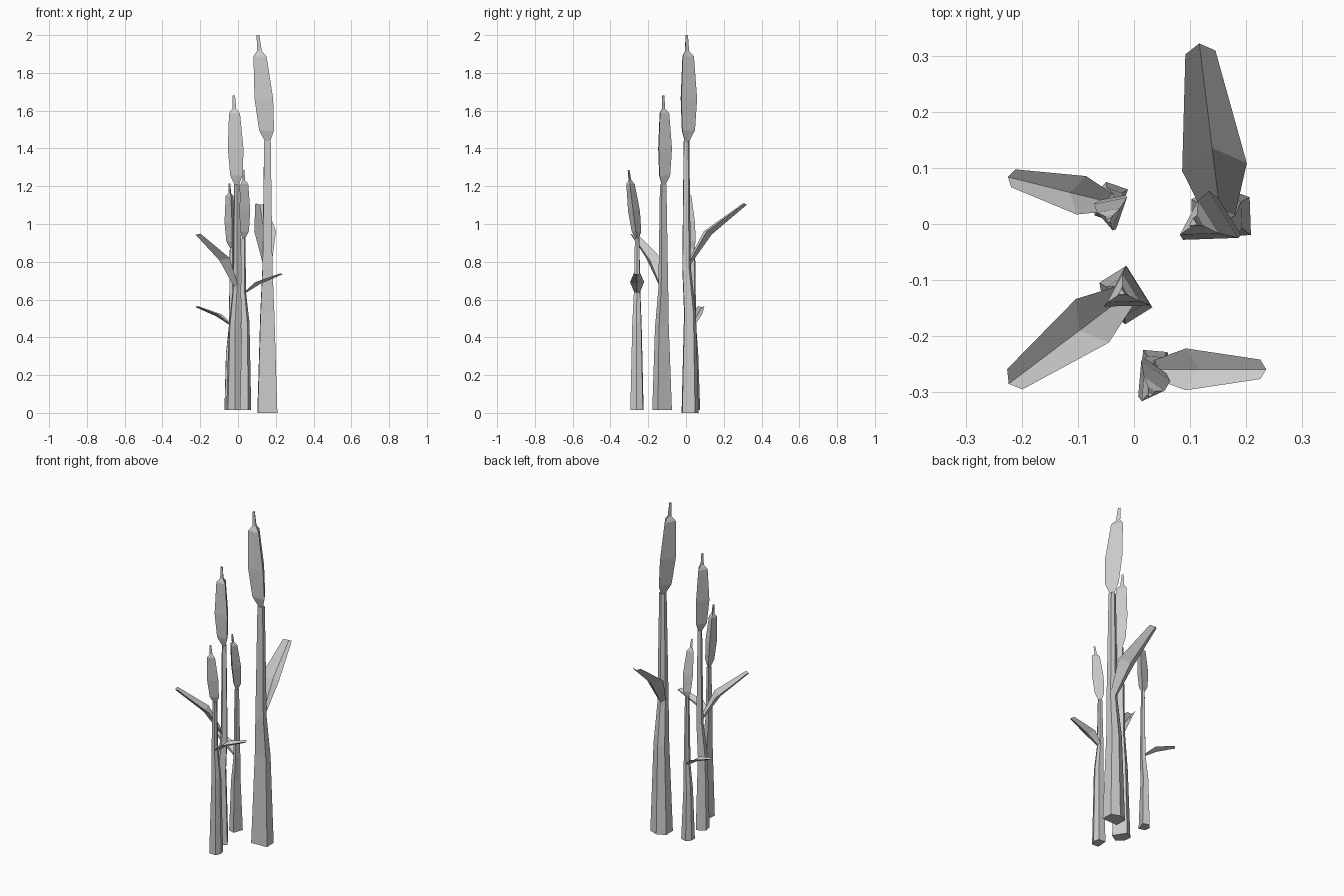
import bpy, bmesh
from math import radians, tau
from mathutils import Vector, Matrix

if "Cube" in bpy.data.objects:
    bpy.data.objects.remove(bpy.data.objects["Cube"], do_unlink=True)

grey = bpy.data.materials.new("plain_grey")
grey.use_nodes = True
grey.diffuse_color = (0.6, 0.6, 0.6, 1)
grey.node_tree.nodes["Principled BSDF"].inputs["Base Color"].default_value = grey.diffuse_color

UP = Vector((0, 0, 1))

# Cross-sections pointing along +x: a house-shaped stem and a three-sided head
STEM_SECTION = [Vector(p) for p in
                ((-0.8, -1, 0), (0.5, -1, 0), (0.9, 0, 0), (0.5, 1, 0), (-0.8, 1, 0))]
HEAD_SECTION = [Matrix.Rotation(tau * i / 3, 3, 'Z') @ Vector((1, 0, 0)) for i in range(3)]

# Seed head outline: share of its length, share of its radius
HEAD_OUTLINE = ((0, 0.3), (0.1, 0.8), (0.4, 1), (0.8, 0.7), (0.85, 0.25), (1, 0.15))


def skin(name, rows, solid):
    """Bridge equal rows of points; a solid wraps around and gets end caps."""
    bm = bmesh.new()
    loops = [[bm.verts.new(point) for point in row] for row in rows]
    for low, high in zip(loops, loops[1:]):
        count = len(low) if solid else len(low) - 1
        for i in range(count):
            j = (i + 1) % len(low)
            bm.faces.new((low[i], low[j], high[j], high[i]))
    if solid:
        bm.faces.new(loops[0])
        bm.faces.new(loops[-1])
        bmesh.ops.recalc_face_normals(bm, faces=bm.faces)
    mesh = bpy.data.meshes.new(name)
    bm.to_mesh(mesh)
    bm.free()
    mesh.materials.append(grey)
    bpy.context.collection.objects.link(bpy.data.objects.new(name, mesh))


def section(shape, turn, centre, radius):
    return [centre + turn @ point * radius for point in shape]


def blade_row(centre, forward, width):
    """Left edge, lowered keel and right edge of a folded blade."""
    side = UP.cross(forward) * width / 2
    keel = centre + (forward * 0.3 - UP * 0.15) * width
    return [centre + side, keel, centre - side]


def reed(name, height, x, y, heading, lean, leaf_level, leaf_rise):
    """One reed; every size follows from its height."""
    turn = Matrix.Rotation(radians(heading), 3, 'Z')
    forward = turn @ Vector((1, 0, 0))
    foot = Vector((x, y, 0))
    bowed = foot - forward * height * 0.009
    node = bowed + UP * height * leaf_level
    neck = bowed + UP * height * 0.72
    tip = Vector((neck.x, neck.y, height)) + Vector(lean).to_3d()

    # Tapering stem with a bend just below the leaf
    thickness = height * 0.026
    start = foot + UP * min(0.015, 2 - height)
    bend = foot + UP * height * (leaf_level - 0.12)
    stem = zip((start, bend, node, neck), (1, 0.7, 0.5, 0.33))
    skin(name + "_stem",
         [section(STEM_SECTION, turn, p, thickness * r) for p, r in stem], True)

    # Leaning seed head with a thin spike
    skin(name + "_seed_head",
         [section(HEAD_SECTION, turn, neck.lerp(tip, t), height * 0.0285 * r)
          for t, r in HEAD_OUTLINE], True)

    # Folded leaf: root, wide elbow, narrow end
    outward = Matrix.Rotation(radians(heading + 5), 3, 'Z') @ Vector((1, 0, 0))
    root = node + UP * height * 0.005
    elbow = root + (outward * 0.05 + UP * leaf_rise * 0.55) * height
    end = root + (outward * 0.153 + UP * leaf_rise) * height
    skin(name + "_leaf",
         [blade_row(p, outward, height * w)
          for p, w in ((root, 0.022), (elbow, 0.058), (end, 0.027))], False)


reed("tall_reed", height=2, x=0.155, y=0.02, heading=92, lean=(-0.05, 0),
     leaf_level=0.385, leaf_rise=0.165)
reed("middle_reed", height=1.68, x=-0.02, y=-0.13, heading=212, lean=(-0.015, 0),
     leaf_level=0.39, leaf_rise=0.17)
reed("front_reed", height=1.285, x=0.04, y=-0.26, heading=-5, lean=(0, -0.045),
     leaf_level=0.49, leaf_rise=0.08)
reed("back_reed", height=1.215, x=-0.045, y=0.04, heading=161, lean=(-0.01, -0.03),
     leaf_level=0.38, leaf_rise=0.08)
